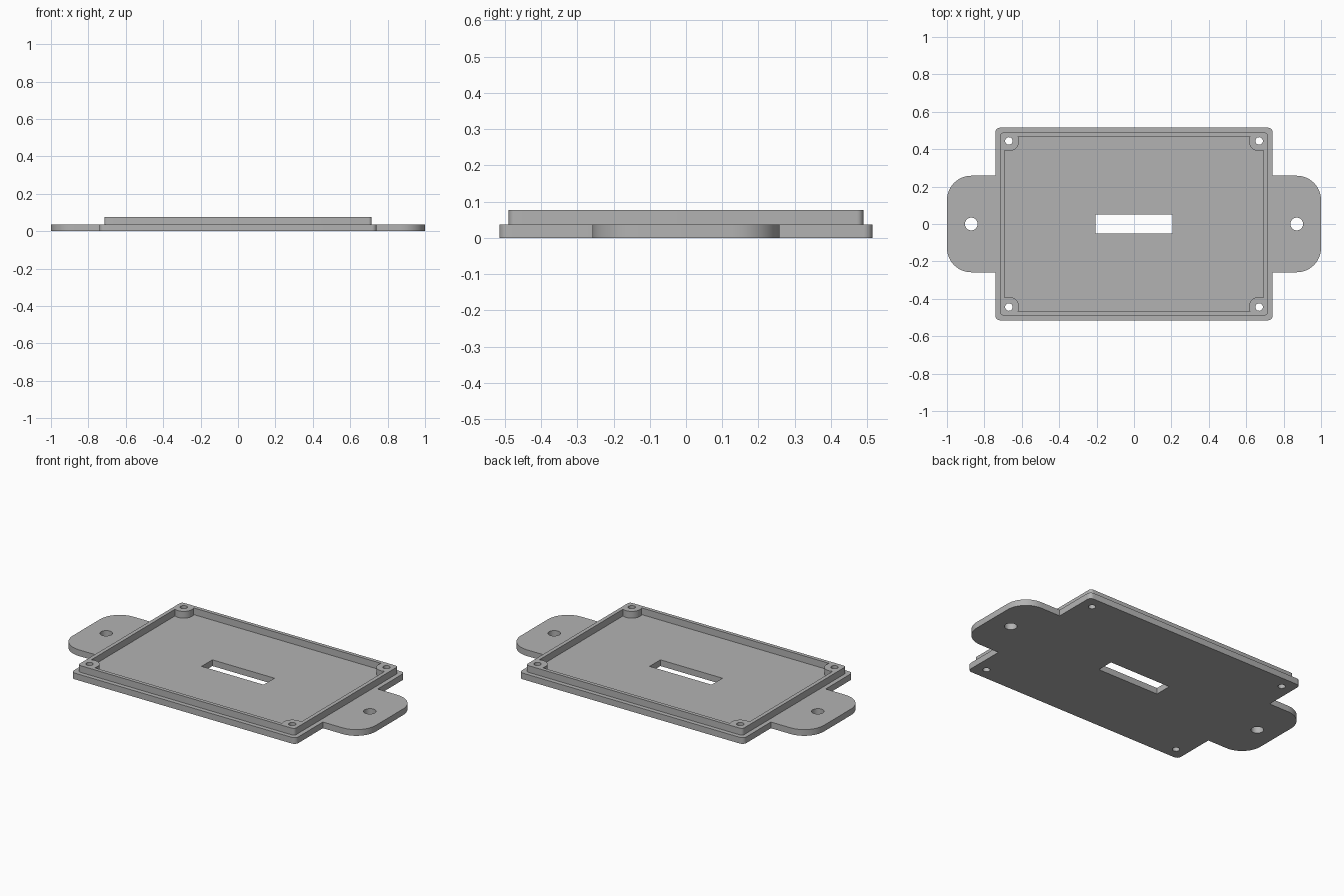
import bpy
from math import radians, degrees, cos, sin, asin

cube = bpy.data.objects.get("Cube")
if cube:
    bpy.data.objects.remove(cube, do_unlink=True)

# One plain grey for everything
GREY = (0.45, 0.45, 0.45, 1)
grey = bpy.data.materials.new("grey plastic")
grey.use_nodes = True
grey.diffuse_color = GREY
grey.node_tree.nodes["Principled BSDF"].inputs["Base Color"].default_value = GREY

FLOOR, TOP = 0.037, 0.077
SCREW = (0.669, 0.444)


def arc(cx, cy, r, start, end, steps=12):
    angles = [radians(start + (end - start) * i / steps) for i in range(steps + 1)]
    return [(cx + r * cos(a), cy + r * sin(a)) for a in angles]


def four_way(quarter):
    """Mirror a quarter outline into a closed loop."""
    half = quarter + [(-x, y) for x, y in reversed(quarter)]
    return half + [(-x, -y) for x, y in half]


def circle(x, y, r):
    return arc(x, y, r, 0, 360, 32)[:-1]


def slab(name, loops, z0, z1):
    """Extrude an outline with holes between two heights."""
    curve = bpy.data.curves.new(name, "CURVE")
    curve.dimensions = "2D"
    curve.fill_mode = "BOTH"
    curve.extrude = (z1 - z0) / 2
    for loop in loops:
        spline = curve.splines.new("POLY")
        spline.points.add(len(loop) - 1)
        for point, (x, y) in zip(spline.points, loop):
            point.co = (x, y, (z0 + z1) / 2, 1)
        spline.use_cyclic_u = True
    curve.materials.append(grey)
    obj = bpy.data.objects.new(name, curve)
    obj.location.z = (z0 + z1) / 2
    bpy.context.collection.objects.link(obj)
    bpy.ops.object.select_all(action="DESELECT")
    obj.select_set(True)
    bpy.context.view_layer.objects.active = obj
    bpy.ops.object.convert(target="MESH")
    obj = bpy.context.object
    # Weld the caps to the walls, then settle the heights on the two levels
    bpy.ops.object.mode_set(mode="EDIT")
    bpy.ops.mesh.select_all(action="SELECT")
    bpy.ops.mesh.remove_doubles(threshold=0.0001)
    bpy.ops.mesh.normals_make_consistent(inside=False)
    bpy.ops.object.mode_set(mode="OBJECT")
    middle = sum(v.co.z for v in obj.data.vertices) / len(obj.data.vertices)
    for v in obj.data.vertices:
        v.co.z = z1 if v.co.z > middle else z0
    obj.location.z = 0
    bpy.ops.object.shade_smooth_by_angle(angle=radians(30))
    return obj


screw_holes = [circle(sx * SCREW[0], sy * SCREW[1], 0.02)
               for sx in (-1, 1) for sy in (-1, 1)]

# Base plate with rounded mounting ears, ear holes and a centre slot
base_outline = four_way(arc(0.87, 0.128, 0.13, 0, 90)
                        + [(0.741, 0.258)]
                        + arc(0.716, 0.49, 0.025, 0, 90, 6))
ear_holes = [circle(s * 0.87, 0, 0.034) for s in (-1, 1)]
slot = four_way([(0.205, 0.051)])
slab("base_plate", [base_outline, slot] + ear_holes + screw_holes, 0, FLOOR)

# Raised rim whose inner edge bulges around the corner screw posts
IN_X, IN_Y, POST = 0.692, 0.467, 0.055
rim_outline = four_way(arc(0.697, 0.471, 0.018, 0, 90, 6))
start = -degrees(asin(1)) + degrees(asin((IN_X - SCREW[0]) / POST))
end = -180 - degrees(asin((IN_Y - SCREW[1]) / POST))
rim_inside = four_way(arc(*SCREW, POST, start, end))
slab("raised_rim", [rim_outline, rim_inside] + screw_holes, FLOOR, TOP)
